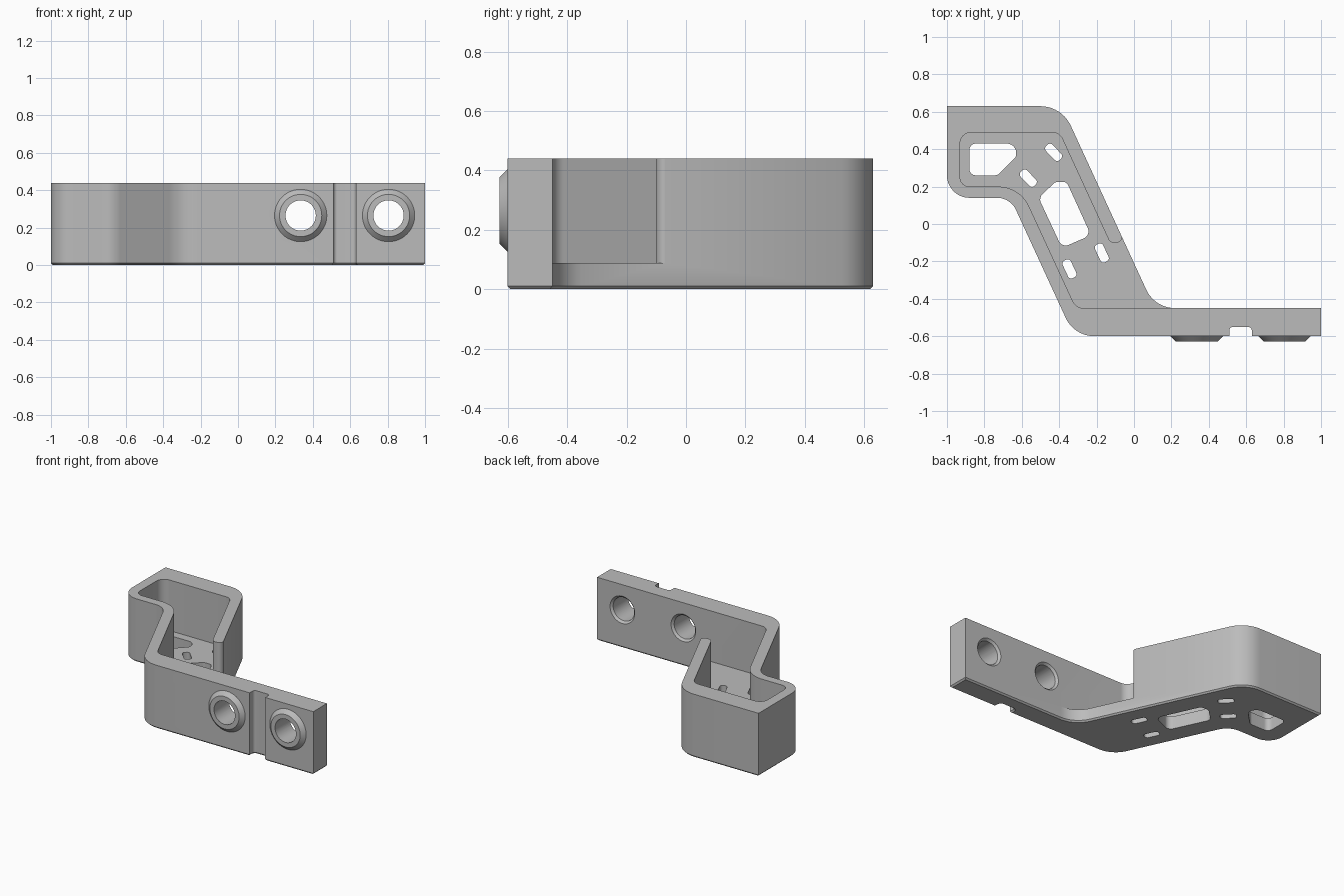
import bpy
import bmesh
import math
from mathutils import Vector

cube = bpy.data.objects.get("Cube")
if cube:
    bpy.data.objects.remove(cube, do_unlink=True)

HEIGHT, FLOOR = 0.44, 0.088
BORE_Z = 0.265

grey = bpy.data.materials.new("matte grey")
grey.use_nodes = True
grey.diffuse_color = (0.5, 0.5, 0.5, 1)
grey.node_tree.nodes["Principled BSDF"].inputs["Base Color"].default_value = (0.5, 0.5, 0.5, 1)


def rounded(corners, steps=10):
    """Turn (x, y, radius) corners into an outline with arcs."""
    points = []
    for i, (x, y, r) in enumerate(corners):
        p = Vector((x, y))
        if r == 0:
            points.append(p)
            continue
        a = (Vector(corners[i - 1][:2]) - p).normalized()
        b = (Vector(corners[(i + 1) % len(corners)][:2]) - p).normalized()
        half = a.angle(b) / 2
        centre = p + (a + b).normalized() * (r / math.sin(half))
        start = p + a * (r / math.tan(half)) - centre
        end = p + b * (r / math.tan(half)) - centre
        sweep = math.pi - 2 * half
        for k in range(steps + 1):
            t = k / steps
            points.append(centre + (start * math.sin((1 - t) * sweep)
                                    + end * math.sin(t * sweep)) / math.sin(sweep))
    return points


def prism(name, corners, z0, z1, chamfer=0):
    """Extrude a rounded outline, optionally chamfering its lower rim."""
    bm = bmesh.new()
    face = bm.faces.new([bm.verts.new((p.x, p.y, z0)) for p in rounded(corners)])
    rim = list(face.edges)
    ext = bmesh.ops.extrude_face_region(bm, geom=[face], use_keep_orig=True)
    top = [g for g in ext["geom"] if isinstance(g, bmesh.types.BMVert)]
    bmesh.ops.translate(bm, verts=top, vec=(0, 0, z1 - z0))
    bmesh.ops.recalc_face_normals(bm, faces=bm.faces)
    if chamfer:
        bmesh.ops.bevel(bm, geom=rim, offset=chamfer, segments=1, affect='EDGES')
    mesh = bpy.data.meshes.new(name)
    bm.to_mesh(mesh)
    bm.free()
    obj = bpy.data.objects.new(name, mesh)
    bpy.context.collection.objects.link(obj)
    return obj


def cone(name, x, y_back, y_front, r_back, r_front):
    """Cone or cylinder lying along y."""
    bpy.ops.mesh.primitive_cone_add(
        vertices=48, radius1=r_back, radius2=r_front, depth=y_back - y_front,
        location=(x, (y_back + y_front) / 2, BORE_Z), rotation=(math.pi / 2, 0, 0))
    bpy.context.object.name = name
    return bpy.context.object


def combine(body, tool, operation='DIFFERENCE'):
    tool.hide_render = True
    mod = body.modifiers.new(tool.name, 'BOOLEAN')
    mod.operation, mod.solver, mod.object = operation, 'EXACT', tool
    bpy.context.view_layer.objects.active = body
    bpy.ops.object.modifier_apply(modifier=mod.name)
    bpy.data.objects.remove(tool, do_unlink=True)


# Bracket outline with the groove in the front of the arm
body = prism("bracket_body", [
    (-1, 0.63, 0), (-0.386, 0.63, 0.18), (0.111, -0.45, 0.17), (1, -0.45, 0),
    (1, -0.6, 0), (0.63, -0.6, 0), (0.63, -0.55, 0.02), (0.51, -0.55, 0.02),
    (0.51, -0.6, 0), (-0.32, -0.6, 0.17), (-0.661, 0.14, 0.11), (-1, 0.14, 0.12),
], 0, HEIGHT, chamfer=0.01)

# Open tray, leaving a rounded wall end on the outer side
combine(body, prism("tray_cutter", [
    (-0.93, 0.49, 0.06), (-0.399, 0.49, 0.06), (-0.128, -0.1, 0.03),
    (-0.047, -0.1, 0.03), (-0.093, 0, 0), (0.3, 0, 0), (0.3, -0.3, 0),
    (0.222, -0.45, 0), (-0.31, -0.45, 0.065), (-0.61, 0.2, 0.18), (-0.93, 0.2, 0.05),
], FLOOR, HEIGHT + 0.2))

# Two large windows in the floor
windows = [
    [(-0.88, 0.43, 0.035), (-0.63, 0.43, 0.05), (-0.63, 0.36, 0.03),
     (-0.73, 0.26, 0.04), (-0.88, 0.26, 0.035)],
    [(-0.36, 0.225, 0.03), (-0.23, -0.06, 0.04), (-0.385, -0.127, 0.04),
     (-0.51, 0.14, 0.04), (-0.42, 0.225, 0.03)],
]
for corners in windows:
    combine(body, prism("window_cutter", corners, -0.1, 0.2))

# Four small slots: centre and direction in degrees
for x, y, angle in [(-0.43, 0.383, -46), (-0.565, 0.245, -46),
                    (-0.345, -0.24, -65), (-0.172, -0.155, -65)]:
    along = Vector((math.cos(math.radians(angle)), math.sin(math.radians(angle))))
    across = Vector((-along.y, along.x))
    corners = []
    for u, v in [(-1, -1), (1, -1), (1, 1), (-1, 1)]:
        p = Vector((x, y)) + along * (0.052 * u) + across * (0.024 * v)
        corners.append((p.x, p.y, 0.019))
    combine(body, prism("slot_cutter", corners, -0.1, 0.2))

# Tapered bosses with through bores, slightly flared at the back
for x in (0.335, 0.805):
    combine(body, cone("boss", x, -0.59, -0.627, 0.15, 0.113), 'UNION')
    combine(body, cone("bore_cutter", x, -0.4, -0.7, 0.081, 0.081))
    combine(body, cone("flare_cutter", x, -0.445, -0.465, 0.1, 0.08))

body.data.materials.clear()
body.data.materials.append(grey)
for poly in body.data.polygons:
    poly.material_index = 0
bpy.ops.object.select_all(action='DESELECT')
body.select_set(True)
bpy.context.view_layer.objects.active = body
bpy.ops.object.shade_smooth_by_angle(angle=math.radians(30))
